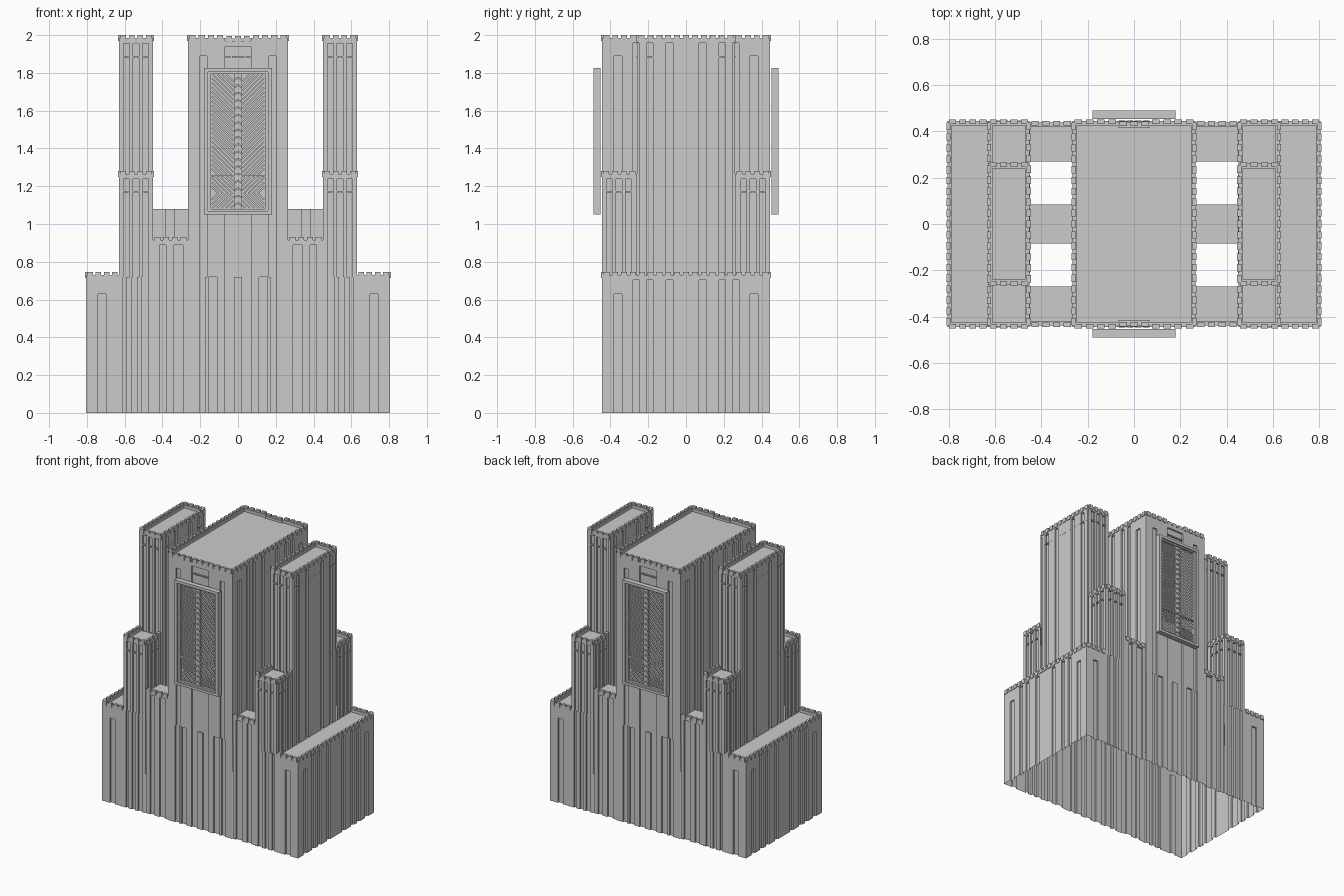
import bpy, bmesh, math
from mathutils import Vector, Matrix

if "Cube" in bpy.data.objects:
    bpy.data.objects.remove(bpy.data.objects["Cube"])

DEPTH = 0.012

def finish(bm, name):
    me = bpy.data.meshes.new(name)
    bm.to_mesh(me)
    bm.free()
    ob = bpy.data.objects.new(name, me)
    bpy.context.collection.objects.link(ob)
    return ob

def quad(bm, pts, n):
    f = bm.faces.new([bm.verts.new(p) for p in pts])
    f.normal_update()
    if f.normal.dot(Vector(n)) < 0:
        f.normal_flip()

def box(bm, x0, x1, y0, y1, z0, z1, rot=None):
    c = Vector(((x0 + x1) / 2, (y0 + y1) / 2, (z0 + z1) / 2))
    m = Matrix.Translation(c)
    if rot is not None:
        m = m @ Matrix.Rotation(rot, 4, 'Y')
    m = m @ Matrix.Diagonal((abs(x1 - x0), abs(y1 - y0), z1 - z0, 1))
    bmesh.ops.create_cube(bm, size=1, matrix=m)

def flat(bm, x0, x1, y0, y1, z):
    quad(bm, [(x0, y0, z), (x1, y0, z), (x1, y1, z), (x0, y1, z)], (0, 0, 1))

# Open wall sheet with recessed rectangular slots (u0, u1, z0, z1)
def wall(bm, axis, c, s, u0, u1, z0, z1, slots=()):
    u0, u1 = min(u0, u1), max(u0, u1)
    sl = []
    for a, b, za, zb in slots:
        a, b = max(min(a, b), u0), min(max(a, b), u1)
        za, zb = max(za, z0), min(zb, z1)
        if b > a and zb > za:
            sl.append((a, b, za, zb))
    us = sorted({u0, u1} | {q for r in sl for q in r[:2]})
    zs = sorted({z0, z1} | {q for r in sl for q in r[2:]})
    def P(u, z, d):
        return (u, c - s * d, z) if axis == 'x' else (c - s * d, u, z)
    def vec(a, b):
        return (a, b, 0) if axis == 'x' else (b, a, 0)
    D = [[DEPTH if any(r[0] < (a + b) / 2 < r[1] and r[2] < (e + f) / 2 < r[3] for r in sl) else 0
          for e, f in zip(zs, zs[1:])] for a, b in zip(us, us[1:])]
    for i, col in enumerate(D):
        for j, d in enumerate(col):
            a, b, e, f = us[i], us[i + 1], zs[j], zs[j + 1]
            quad(bm, [P(a, e, d), P(b, e, d), P(b, f, d), P(a, f, d)], vec(0, s))
            if i and D[i - 1][j] != d:
                o = D[i - 1][j]
                quad(bm, [P(a, e, o), P(a, e, d), P(a, f, d), P(a, f, o)], vec(1 if d > o else -1, 0))
            if j and col[j - 1] != d:
                o = col[j - 1]
                quad(bm, [P(a, e, o), P(b, e, o), P(b, e, d), P(a, e, d)], (0, 0, 1 if d > o else -1))

# Crenellated parapet along one edge
def parapet(bm, axis, c, s, u0, u1, zt):
    def b(a, e, d0, d1, z0, z1):
        lo, hi = sorted((c - s * d0, c - s * d1))
        box(bm, a, e, lo, hi, z0, z1) if axis == 'x' else box(bm, lo, hi, a, e, z0, z1)
    u0, u1 = min(u0, u1), max(u0, u1)
    b(u0, u1, 0, 0.02, zt - 0.042, zt - 0.014)
    n = max(2, round((u1 - u0) / 0.046))
    p = (u1 - u0) / n
    for i in range(n):
        m = u0 + (i + 0.5) * p
        b(m - p * 0.33, m + p * 0.33, -0.005, 0.014, zt - 0.032, zt)

# Row of dashes forming a thin string course
def dashes(bm, axis, c, s, u0, u1, z):
    u0, u1 = min(u0, u1), max(u0, u1)
    p = (u1 - u0) / 4
    for i in range(4):
        a, e = u0 + p * (i + 0.1), u0 + p * (i + 0.9)
        lo, hi = sorted((c - s * DEPTH, c + s * 0.001))
        box(bm, a, e, lo, hi, z - 0.004, z + 0.004) if axis == 'x' else box(bm, lo, hi, a, e, z - 0.004, z + 0.004)

def both(lst):
    return lst + [(-b, -a, c, d) for a, b, c, d in lst]

H = 0.445
RIBS = both([(.07, .105, 0, 3), (.175, .21, 0, 3), (.245, .28, 0, 3)])

# Central tower
bm = bmesh.new()
slots = both([(.165, .2, .72, 1.89), (.11, .155, 0, .72), (.175, .205, 0, .72)]) + [(-.07, .07, .72, 1.94), (-.07, -.02, 0, .72), (.02, .07, 0, .72)]
for s in (-1, 1):
    wall(bm, 'x', s * H, s, -.265, .265, 0, 1.97, slots)
    parapet(bm, 'x', s * H, s, -.265, -.07, 2)
    parapet(bm, 'x', s * H, s, .07, .265, 2)
    parapet(bm, 'x', s * (H - .008), s, -.07, .07, 1.995)
    dashes(bm, 'x', s * H, s, -.07, .07, 1.885)
    wall(bm, 'y', s * .265, s, -H, H, .72, 1.97, RIBS + both([(.34, .38, .72, 1.89)]))
    parapet(bm, 'y', s * .265, s, -H, H, 2)
flat(bm, -.255, .255, -H + .01, H - .01, 1.965)
finish(bm, "central_tower")

for m, side in ((-1, "left"), (1, "right")):
    def mx(lst):
        return [(m * a, m * b, c, d) for a, b, c, d in lst]
    # Side base block
    bm = bmesh.new()
    for s in (-1, 1):
        wall(bm, 'x', s * H, s, m * .63, m * .805, 0, .71, mx([(.70, .74, 0, .63)]))
        parapet(bm, 'x', s * H, s, m * .63, m * .805, .745)
    wall(bm, 'y', m * .805, m, -H, H, 0, .71, RIBS + both([(.34, .38, 0, .63)]))
    parapet(bm, 'y', m * .805, m, -H, H, .745)
    flat(bm, min(m * .63, m * .795), max(m * .63, m * .795), -H + .01, H - .01, .71)
    finish(bm, side + "_base_block")

    # Tall wing tower
    bm = bmesh.new()
    face = mx([(.475, .505, 0, 1.96), (.525, .555, 0, 1.96), (.575, .605, 0, 1.96)])
    for s in (-1, 1):
        wall(bm, 'x', s * .26, s, m * .45, m * .63, 1.24, 1.97, face)
        parapet(bm, 'x', s * .26, s, m * .45, m * .63, 2)
        for z in (1.885, 1.96):
            dashes(bm, 'x', s * .26, s, m * .47, m * .61, z)
    for x, n in ((.63, m), (.45, -m)):
        wall(bm, 'y', m * x, n, -.26, .26, .71, 1.97, RIBS)
        parapet(bm, 'y', m * x, n, -.26, .26, 2)
        for y in (-.18, 0, .18):
            dashes(bm, 'y', m * x, n, y - .07, y + .07, 1.885)
    flat(bm, m * .54 - .08, m * .54 + .08, -.25, .25, 1.965)
    finish(bm, side + "_wing_tower")

    # Lower corner turrets of the wing
    bm = bmesh.new()
    for s in (-1, 1):
        wall(bm, 'x', s * H, s, m * .45, m * .63, 0, 1.25, mx(
            [(.475, .51, 0, .72), (.535, .56, 0, .72), (.59, .61, 0, .72),
             (.475, .505, .72, 1.24), (.525, .555, .72, 1.24), (.575, .605, .72, 1.24)]))
        parapet(bm, 'x', s * H, s, m * .45, m * .63, 1.28)
        for z in (1.17, 1.245):
            dashes(bm, 'x', s * H, s, m * .47, m * .61, z)
        for x, n in ((.63, m), (.45, -m)):
            wall(bm, 'y', m * x, n, s * .26, s * H, .71, 1.25,
                 both([(.29, .32, 0, 1.24), (.34, .37, 0, 1.24), (.39, .42, 0, 1.24)]))
            parapet(bm, 'y', m * x, n, s * .26, s * H, 1.28)
            for z in (1.17, 1.245):
                dashes(bm, 'y', m * x, n, s * .285, s * .425, z)
        ys = sorted((s * .26, s * (H - .01)))
        flat(bm, m * .54 - .08, m * .54 + .08, ys[0], ys[1], 1.245)
    finish(bm, side + "_corner_turrets")

    # Links between the wing and the central tower
    bm = bmesh.new()
    x0, x1 = sorted((m * .265, m * .45))
    for s in (-1, 1):
        c = s * (H - .006)
        wall(bm, 'x', c, s, x0, x1, 0, .9, mx([(.29, .34, 0, 3), (.38, .415, 0, 3)]))
        parapet(bm, 'x', c, s, x0, x1, .93)
        wall(bm, 'x', s * .27, -s, x0, x1, .72, .895)
        ys = sorted((s * .27, s * (H - .01)))
        flat(bm, x0, x1, ys[0], ys[1], .895)
        wall(bm, 'x', s * .085, s, x0, x1, .72, 1.08, mx([(.34, .38, 0, 3)]))
    flat(bm, x0, x1, -.085, .085, 1.08)
    finish(bm, side + "_links")

# Ornamental window grilles, front and back
def slat(bm, x0, z0, x1, z1, ya, yb):
    L = math.hypot(x1 - x0, z1 - z0)
    cx, cz = (x0 + x1) / 2, (z0 + z1) / 2
    box(bm, cx - L / 2, cx + L / 2, ya, yb, cz - .0045, cz + .0045, -math.atan2(z1 - z0, x1 - x0))

for s, side in ((-1, "front"), (1, "back")):
    bm = bmesh.new()
    Y = lambda a, b: sorted((s * a, s * b))
    # Stepped frame
    for o, i, zb, zt, b, t, d in ((.18, .158, 1.05, 1.825, 1.068, 1.805, .49),
                                  (.158, .142, 1.068, 1.805, 1.08, 1.795, .48)):
        ya, yb = Y(.453, d)
        for k in (-1, 1):
            xa, xb = sorted((k * o, k * i))
            box(bm, xa, xb, ya, yb, zb, zt)
        box(bm, -i, i, ya, yb, zb, b)
        box(bm, -i, i, ya, yb, t, zt)
    box(bm, -.15, .15, *Y(.453, .46), 1.07, 1.80)
    box(bm, -.142, .142, *Y(.46, .478), 1.25, 1.258)
    finish(bm, side + "_window_frame")
    # Chevron slats and scalloped spine
    bm = bmesh.new()
    ya, yb = Y(.458, .474)
    xi, xo, sl = .024, .138, 1.0
    for lo, hi, g in ((1.26, 1.79, 1), (1.165, 1.25, 1), (1.085, 1.165, -1)):
        z = lo - .13
        while z < hi + .13:
            pa, pb = xi, xo
            for lim in (lo, hi):
                t = xi + (lim - z) / (g * sl)
                if (lim == lo) == (g > 0):
                    pa = max(pa, t)
                else:
                    pb = min(pb, t)
            if pb - pa > .012:
                for k in (-1, 1):
                    slat(bm, k * pa, z + g * sl * (pa - xi), k * pb, z + g * sl * (pb - xi), ya, yb)
            z += .024
    box(bm, -.02, .02, *Y(.458, .472), 1.08, 1.795)
    for n in range(18):
        z = 1.1 + n * .039
        for k in (-1, 1):
            slat(bm, 0, z + .012, k * .02, z, *Y(.465, .48))
    finish(bm, side + "_window_grille")
